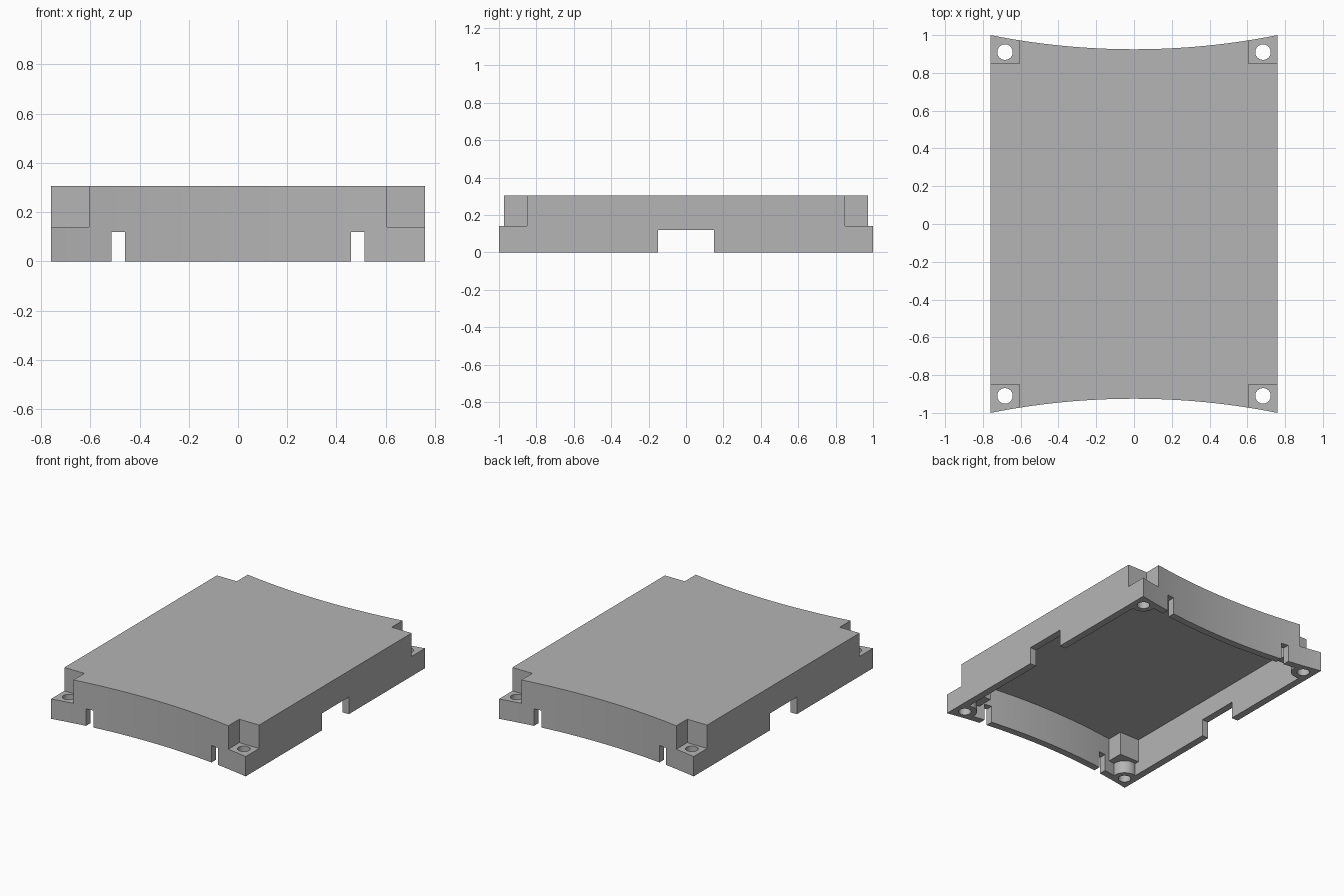
import bpy, bmesh, math

if "Cube" in bpy.data.objects:
    bpy.data.objects.remove(bpy.data.objects["Cube"], do_unlink=True)

HALF_W, HEIGHT, MID_Y = 0.76, 0.305, 0.925
SAG = 1 - MID_Y
RADIUS = (HALF_W ** 2 + SAG ** 2) / (2 * SAG)
WALL = 0.05
CORNERS = [(sx, sy) for sx in (-1, 1) for sy in (-1, 1)]


def new_object(name, bm):
    bmesh.ops.recalc_face_normals(bm, faces=bm.faces)
    mesh = bpy.data.meshes.new(name)
    bm.to_mesh(mesh)
    bm.free()
    obj = bpy.data.objects.new(name, mesh)
    bpy.context.collection.objects.link(obj)
    return obj


def curved_slab(name, inset, z0, z1, steps=32):
    """Slab with straight sides and inward curved ends."""
    w = HALF_W - inset
    edge = []
    for i in range(steps + 1):
        x = -w + 2 * w * i / steps
        edge.append((x, MID_Y + RADIUS - math.sqrt((RADIUS + inset) ** 2 - x * x)))
    outline = edge + [(-x, -y) for x, y in edge]
    bm = bmesh.new()
    base = bm.faces.new([bm.verts.new((x, y, z0)) for x, y in outline])
    top = bmesh.ops.extrude_face_region(bm, geom=[base])["geom"]
    verts = [v for v in top if isinstance(v, bmesh.types.BMVert)]
    bmesh.ops.translate(bm, vec=(0, 0, z1 - z0), verts=verts)
    return new_object(name, bm)


def box(name, low, high):
    bm = bmesh.new()
    bmesh.ops.create_cube(bm, size=1)
    for v in bm.verts:
        v.co = [a + (c + 0.5) * (b - a) for a, b, c in zip(low, high, v.co)]
    return new_object(name, bm)


def corner_box(name, sx, sy, x, y, z0, z1):
    """Box reaching from an inner corner out past the slab corner."""
    xs, ys = sorted((sx * x, sx * 1.1)), sorted((sy * y, sy * 1.2))
    return box(name, (xs[0], ys[0], z0), (xs[1], ys[1], z1))


def post(name, sx, sy, radius, z0, z1):
    bm = bmesh.new()
    bmesh.ops.create_cone(bm, cap_ends=True, segments=40, radius1=radius,
                          radius2=radius, depth=z1 - z0)
    bmesh.ops.translate(bm, vec=(sx * 0.683, sy * 0.91, (z0 + z1) / 2), verts=bm.verts)
    return new_object(name, bm)


def cut(target, cutter):
    """Subtract the cutter and discard it."""
    mod = target.modifiers.new("cut", "BOOLEAN")
    mod.operation, mod.solver, mod.object = "DIFFERENCE", "EXACT", cutter
    bpy.context.view_layer.objects.active = target
    bpy.ops.object.modifier_apply(modifier=mod.name)
    bpy.data.objects.remove(cutter, do_unlink=True)


# Cavity shape, leaving material for corner pockets and screw bosses
cavity = curved_slab("cavity", WALL, -0.1, HEIGHT - WALL)
for sx, sy in CORNERS:
    cut(cavity, corner_box("pocket_wall", sx, sy, 0.605 - WALL, 0.85 - WALL, 0.09, 0.4))
    cut(cavity, post("boss", sx, sy, 0.08, -0.2, 0.12))

# Outer cover with stepped corners and screw holes
cover = curved_slab("cover_shell", 0, 0, HEIGHT)
cut(cover, cavity)
for sx, sy in CORNERS:
    cut(cover, corner_box("corner_step", sx, sy, 0.605, 0.85, 0.14, 0.5))
    cut(cover, post("screw_hole", sx, sy, 0.041, -0.2, 0.4))

# Narrow slots in both curved ends, wide notch in both sides
for sx in (-1, 1):
    xs = sorted((sx * 0.46, sx * 0.515))
    cut(cover, box("end_slot", (xs[0], -1.2, -0.1), (xs[1], 1.2, 0.12)))
cut(cover, box("side_notch", (-1, -0.15, -0.1), (1, 0.15, 0.12)))

# Material and shading
grey = bpy.data.materials.new("light_grey")
grey.use_nodes = True
color = (0.46, 0.46, 0.46, 1)
grey.diffuse_color = color
grey.node_tree.nodes["Principled BSDF"].inputs["Base Color"].default_value = color
cover.data.materials.clear()
cover.data.materials.append(grey)
for poly in cover.data.polygons:
    poly.material_index = 0
bpy.ops.object.select_all(action="DESELECT")
cover.select_set(True)
bpy.context.view_layer.objects.active = cover
bpy.ops.object.shade_smooth_by_angle(angle=math.radians(30))
